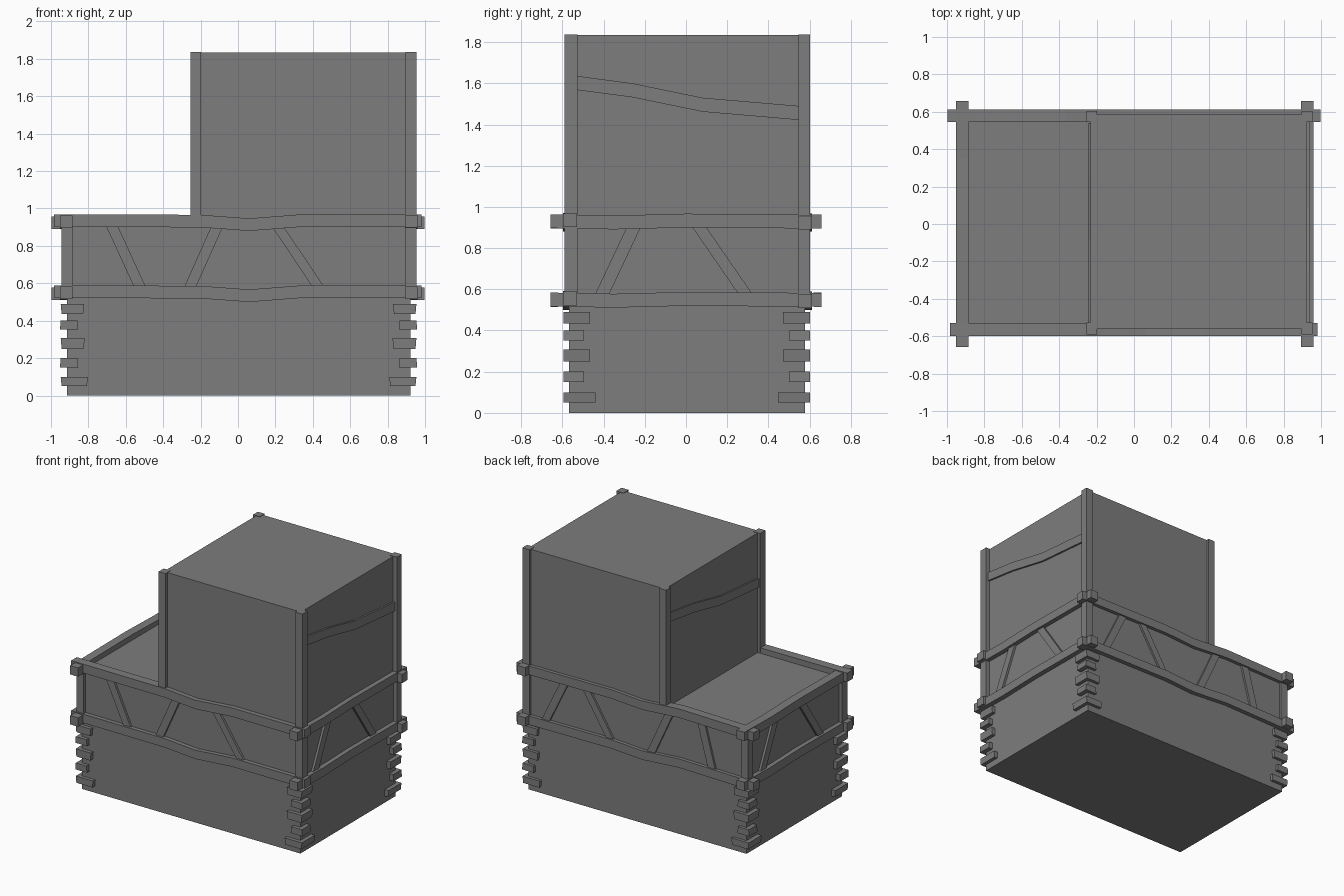
import bpy, bmesh

if "Cube" in bpy.data.objects:
    bpy.data.objects.remove(bpy.data.objects["Cube"])

# Dark grey for the whole building
grey = bpy.data.materials.new("dark_grey")
grey.diffuse_color = (0.205, 0.205, 0.205, 1)
grey.use_nodes = True
grey.node_tree.nodes["Principled BSDF"].inputs["Base Color"].default_value = grey.diffuse_color


def prism(name, outline, axis, a, b):
    """Extrude a closed (s, z) outline along the given axis from a to b."""
    bm = bmesh.new()
    def place(s, z, d):
        return (s, d, z) if axis == 'Y' else (d, s, z)
    rings = [[bm.verts.new(place(s, z, d)) for s, z in outline] for d in (a, b)]
    n = len(outline)
    for ring in rings:
        bm.faces.new(ring)
    for i in range(n):
        j = (i + 1) % n
        bm.faces.new((rings[0][i], rings[0][j], rings[1][j], rings[1][i]))
    bmesh.ops.recalc_face_normals(bm, faces=bm.faces)
    mesh = bpy.data.meshes.new(name)
    bm.to_mesh(mesh)
    bm.free()
    mesh.materials.append(grey)
    ob = bpy.data.objects.new(name, mesh)
    bpy.context.collection.objects.link(ob)
    return ob


def box(name, x0, x1, y0, y1, z0, z1):
    return prism(name, [(x0, z0), (x1, z0), (x1, z1), (x0, z1)], 'Y', y0, y1)


def beam(name, path, thick, axis, a, b, sign=1):
    """Wavy timber: path follows the top edge, thick is its height."""
    top = [(sign * s, z) for s, z in path]
    return prism(name, top + [(s, z - thick) for s, z in reversed(top)], axis, a, b)


def brace(name, low, high, width, axis, a, b):
    return prism(name, [(low - width / 2, 0.56), (low + width / 2, 0.56),
                        (high + width / 2, 0.93), (high - width / 2, 0.93)], axis, a, b)


# Main volumes
box("stone_base", -0.914, 0.922, -0.567, 0.578, 0, 0.55)
box("middle_storey", -0.918, 0.925, -0.565, 0.585, 0.53, 0.925)
box("upper_storey", -0.232, 0.923, -0.562, 0.585, 0.9, 1.834)

# Corner stones: (bottom, top, reach along x, reach along y)
stones = [(0.05, 0.10, 0.145, 0.155), (0.15, 0.20, 0.09, 0.10),
          (0.25, 0.308, 0.128, 0.13), (0.352, 0.40, 0.09, 0.10),
          (0.435, 0.49, 0.125, 0.13)]
for sx in (-1, 1):
    for sy in (-1, 1):
        for i, (z0, z1, rx, ry) in enumerate(stones):
            xo, yo = 0.003 + sx * 0.951, 0.003 + sy * 0.598
            t = 0.005 if i % 2 == 0 else -0.004
            prism("corner_stone", [(xo - sx * t, z0), (xo - sx * (rx - t), z0),
                                   (xo - sx * rx, z1), (xo, z1)],
                  'Y', yo, yo - sy * ry)

# Corner posts
for y0, y1 in ((-0.59, -0.527), (0.545, 0.603)):
    box("middle_post", -0.945, -0.885, y0, y1, 0.55, 0.94)
    box("inner_tall_post", -0.255, -0.198, y0, y1, 0.93, 1.837)
    box("outer_tall_post", 0.895, 0.955, y0, y1, 0.55, 1.837)

# Horizontal timbers, each side half a turn from its opposite
for z in (0, -0.38):
    long_path = [(-0.985, 0.969 + z), (-0.2, 0.966 + z), (0.06, 0.947 + z),
                 (0.37, 0.971 + z), (0.98, 0.969 + z)]
    back_path = [(-0.998, 0.957 + z), (-0.37, 0.969 + z), (-0.06, 0.947 + z),
                 (0.2, 0.963 + z), (0.998, 0.957 + z)]
    side_path = [(-0.657, 0.964 + z), (-0.35, 0.958 + z), (0.0, 0.967 + z),
                 (0.657, 0.962 + z)]
    beam("front_beam", long_path, 0.067, 'Y', -0.598, -0.53)
    beam("back_beam", back_path, 0.067, 'Y', 0.545, 0.612)
    beam("right_beam", side_path, 0.067, 'X', 0.892, 0.96)
    beam("left_beam", side_path, 0.067, 'X', -0.952, -0.885, -1)

# Diagonal braces: (bottom, top) position along the wall
for low, high in ((-0.515, -0.685), (-0.265, -0.1), (0.443, 0.195)):
    brace("front_brace", low, high, 0.063, 'Y', -0.582, -0.55)
for low, high in ((0.77, 0.59), (0.21, 0.44), (-0.12, -0.29), (-0.64, -0.54)):
    brace("back_brace", low, high, 0.063, 'Y', 0.57, 0.6)
for low, high in ((-0.415, -0.24), (0.30, 0.045)):
    brace("right_brace", low, high, 0.068, 'X', 0.91, 0.942)
    brace("left_brace", -low, -high, 0.068, 'X', -0.935, -0.9)

# Sagging wall timbers on the upper storey
sag = [(-0.54, 1.637), (-0.26, 1.6), (0.08, 1.53), (0.55, 1.49)]
beam("upper_right_timber", sag, 0.068, 'X', 0.9, 0.937)
beam("upper_left_timber", sag, 0.068, 'X', -0.243, -0.21, -1)
